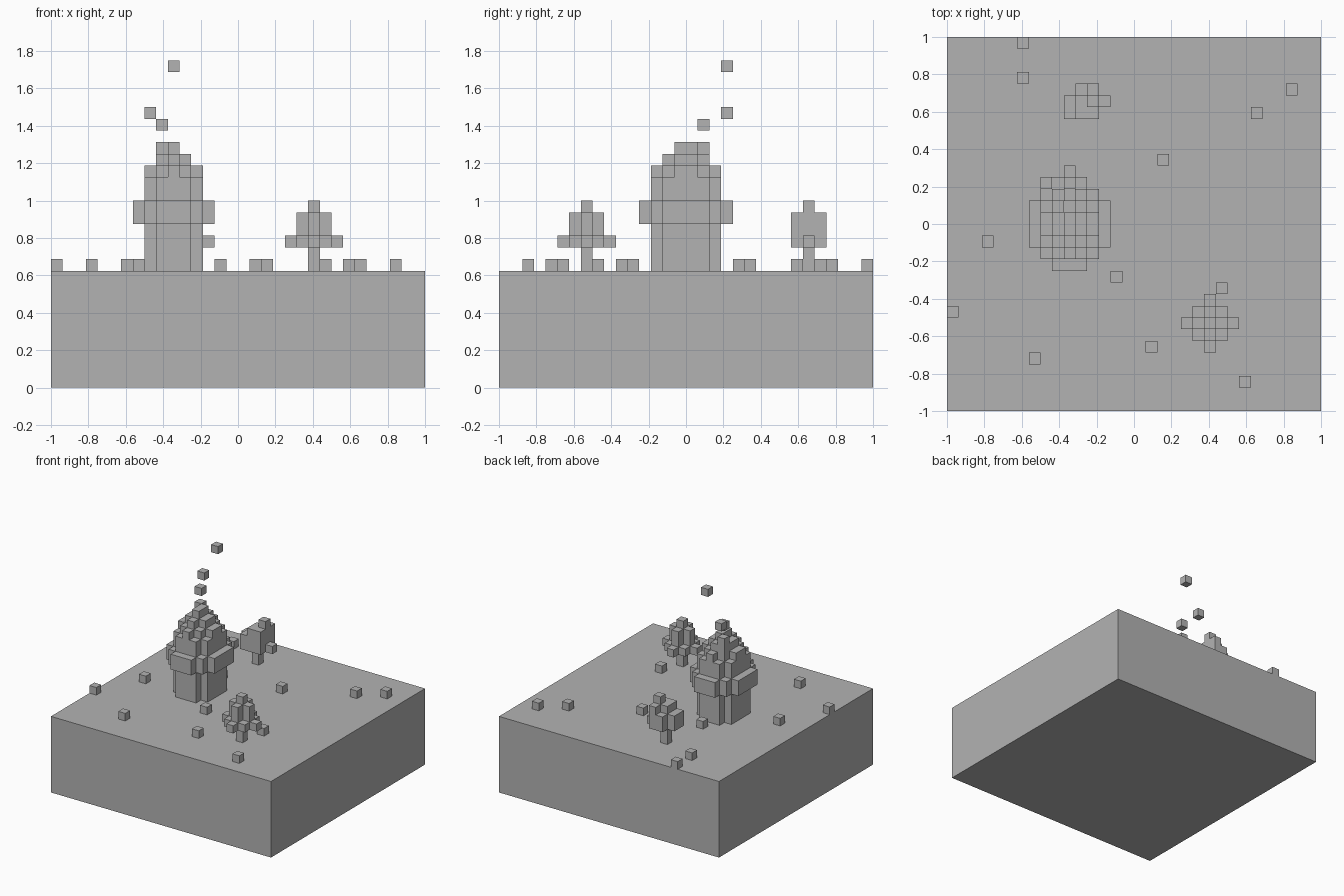
import bpy
import bmesh
from mathutils import Vector

U = 2 / 32          # edge of one block
GROUND = 10         # ground level in blocks

cube = bpy.data.objects.get("Cube")
if cube:
    bpy.data.objects.remove(cube, do_unlink=True)

stone = bpy.data.materials.new("plain_grey")
stone.use_nodes = True
grey = (0.45, 0.45, 0.45, 1)
stone.diffuse_color = grey
stone.node_tree.nodes["Principled BSDF"].inputs["Base Color"].default_value = grey


def box(x, y, z):
    """Cells in the half-open block ranges x, y and z."""
    return {(i, j, k) for i in range(*x) for j in range(*y) for k in range(*z)}


def cell(x, y, z):
    return box((x, x + 1), (y, y + 1), (z, z + 1))


def build(name, cells):
    """Skin a set of cells, leaving out the faces between neighbours."""
    bm = bmesh.new()
    for c in cells:
        for axis in range(3):
            for side in (0, 1):
                near = list(c)
                near[axis] += 2 * side - 1
                if tuple(near) in cells:
                    continue
                corners = []
                for a, b in ((0, 0), (1, 0), (1, 1), (0, 1)):
                    p = Vector(c)
                    p[axis] += side
                    p[(axis + 1) % 3] += a
                    p[(axis + 2) % 3] += b
                    corners.append(bm.verts.new(p * U - Vector((1, 1, 0))))
                bm.faces.new(corners if side else corners[::-1])
    bmesh.ops.remove_doubles(bm, verts=bm.verts, dist=U / 100)
    bmesh.ops.dissolve_limit(bm, angle_limit=0.01, verts=bm.verts, edges=bm.edges)
    mesh = bpy.data.meshes.new(name)
    bm.to_mesh(mesh)
    bm.free()
    mesh.materials.append(stone)
    obj = bpy.data.objects.new(name, mesh)
    bpy.context.collection.objects.link(obj)


# Ground slab
bpy.ops.mesh.primitive_cube_add(size=1, location=(0, 0, GROUND * U / 2))
slab = bpy.context.object
slab.name = "ground_slab"
slab.scale = (2, 2, GROUND * U)
slab.data.materials.append(stone)

# Round tower with a wide collar
wall = (GROUND, 18)
collar = (14, 16)
tower = box((8, 13), (14, 18), wall) | box((9, 12), (13, 19), wall)
tower |= box((7, 14), (14, 18), collar) | box((9, 12), (12, 20), collar)
tower |= box((8, 13), (13, 19), collar)
# Stepped roof
tower |= box((8, 13), (15, 17), (18, 19)) | box((9, 12), (14, 18), (18, 19))
tower |= box((10, 11), (13, 19), (18, 19))
tower |= box((9, 12), (15, 17), (19, 20)) | box((10, 11), (14, 18), (19, 20))
tower |= box((10, 11), (15, 17), (20, 21))
# Chimney
tower |= box((9, 10), (17, 18), (18, 21))
build("tower", tower)

# Smoke puffs
for n, puff in enumerate(((9, 17, 22), (8, 19, 23), (10, 19, 27))):
    build(f"smoke_puff_{n + 1}", cell(*puff))

# Front tree: trunk, cross-shaped crown, spreading lower branches
cx, cy = 22, 7
tree = box((cx, cx + 1), (cy, cy + 1), (GROUND, 16))
tree |= box((cx - 1, cx + 2), (cy - 1, cy + 2), (12, 13))
for reach, z in ((1, (13, 15)), (2, (12, 13))):
    tree |= box((cx - reach, cx + reach + 1), (cy, cy + 1), z)
    tree |= box((cx, cx + 1), (cy - reach, cy + reach + 1), z)
build("front_tree", tree)

# Back tree: trunk, blocky crown, top tuft and side branch
tree = box((11, 12), (26, 27), (GROUND, 12))
tree |= box((11, 13), (25, 28), (12, 15)) - cell(11, 27, 14)
tree |= box((10, 11), (25, 27), (12, 14))
tree |= cell(12, 26, 15) | cell(13, 26, 12)
build("back_tree", tree)

# Loose blocks on the ground
spots = ((6, 31), (6, 28), (29, 27), (26, 25), (18, 21), (10, 20), (3, 14),
         (14, 11), (0, 8), (23, 10), (17, 5), (7, 4), (25, 2))
for n, (x, y) in enumerate(spots):
    build(f"ground_block_{n + 1}", cell(x, y, GROUND))
